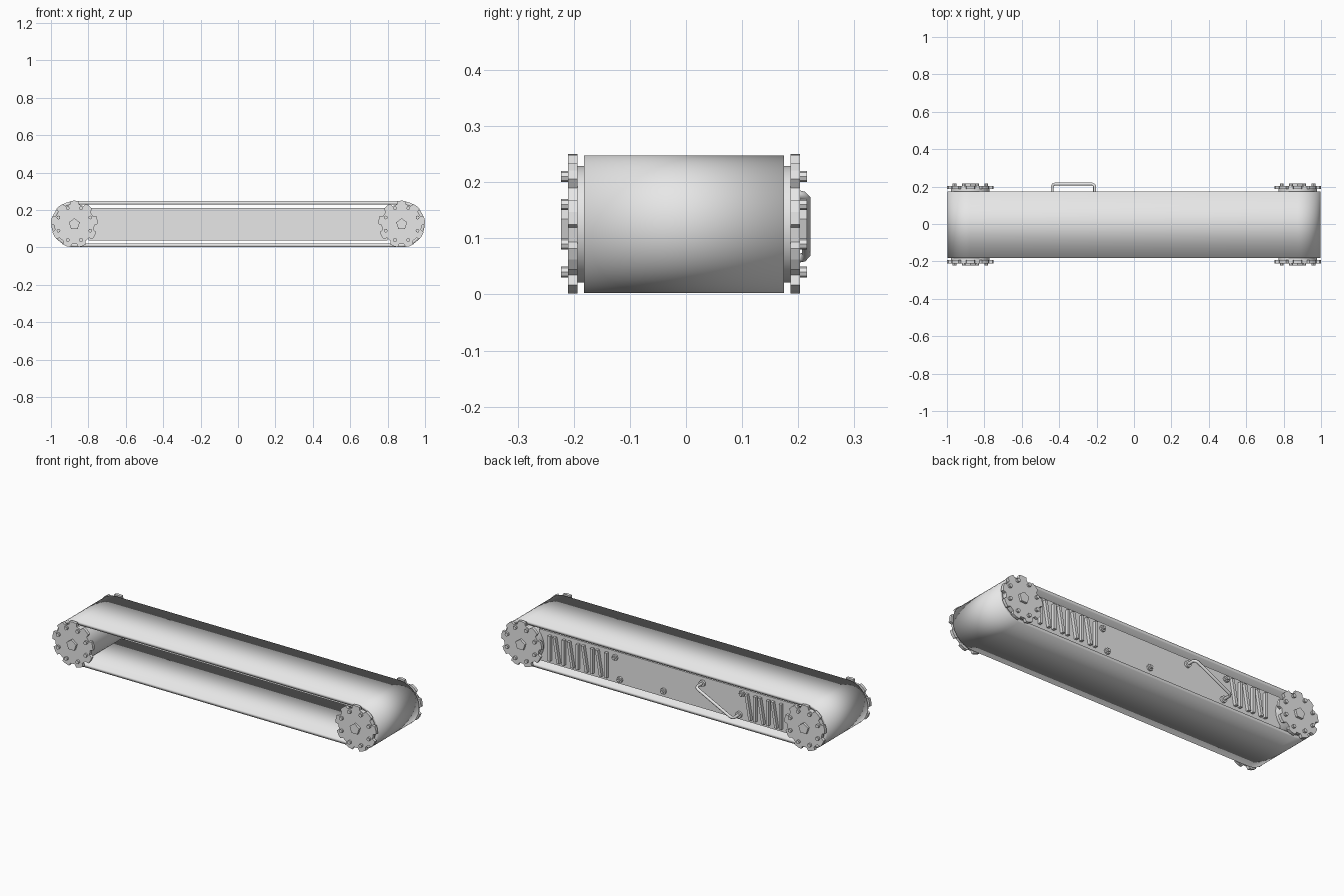
import bpy, bmesh, math
from mathutils import Vector, Matrix

if "Cube" in bpy.data.objects:
    bpy.data.objects.remove(bpy.data.objects["Cube"])

grey = bpy.data.materials.new("plain grey")
grey.diffuse_color = (0.8, 0.8, 0.8, 1)
grey.use_nodes = True
grey.node_tree.nodes["Principled BSDF"].inputs["Base Color"].default_value = grey.diffuse_color

AX, AZ = 0.875, 0.125      # wheel centres
Y0 = -0.0035               # middle of the belt across its width


def finish(name, bm, smooth=None):
    bmesh.ops.recalc_face_normals(bm, faces=bm.faces)
    me = bpy.data.meshes.new(name)
    bm.to_mesh(me)
    bm.free()
    me.materials.append(grey)
    ob = bpy.data.objects.new(name, me)
    bpy.context.collection.objects.link(ob)
    if smooth is not None:
        bpy.context.view_layer.objects.active = ob
        ob.select_set(True)
        if smooth >= 180:
            bpy.ops.object.shade_smooth()
        else:
            bpy.ops.object.shade_smooth_by_angle(angle=math.radians(smooth))
        ob.select_set(False)
    return ob


def prism(bm, pts, y1, y2):
    """Extrude an (x, z) outline from y1 to y2."""
    f = bm.faces.new([bm.verts.new((x, y1, z)) for x, z in pts])
    ext = bmesh.ops.extrude_face_region(bm, geom=[f])["geom"]
    for v in ext:
        if isinstance(v, bmesh.types.BMVert):
            v.co.y = y2


def ring(cx, cz, r, n, phase=0.0):
    return [(cx + r * math.cos(phase + math.tau * i / n),
             cz + r * math.sin(phase + math.tau * i / n)) for i in range(n)]


# Belt: a hollow stadium loop
def stadium(r, n=20):
    pts = []
    for side in (1, -1):
        for i in range(n + 1):
            a = -math.pi / 2 + math.pi * i / n + (0 if side > 0 else math.pi)
            pts.append((side * AX + r * math.cos(a), AZ + r * math.sin(a)))
    return pts


bm = bmesh.new()
loops = []
for r, y in ((0.1225, -0.1785), (0.1225, 0.1785), (0.104, 0.1785), (0.104, -0.1785)):
    loops.append([bm.verts.new((x, y + Y0, z)) for x, z in stadium(r)])
n = len(loops[0])
for k in range(4):
    a, b = loops[k], loops[(k + 1) % 4]
    for i in range(n):
        j = (i + 1) % n
        bm.faces.new((a[i], a[j], b[j], b[i]))
finish("belt", bm, 180)

# Toothed wheel outline: nine broad teeth with narrow notches
TEETH = 9


def gear(cx, cz):
    pts = []
    for t in range(TEETH):
        mid = math.radians(10) + math.tau * t / TEETH
        for deg, r in ((-13, 0.108), (-10, 0.125), (0, 0.1255), (10, 0.125), (13, 0.108)):
            a = mid + math.radians(deg)
            pts.append((cx + r * math.cos(a), cz + r * math.sin(a)))
    return pts


for sx, xn in ((-1, "left"), (1, "right")):
    cx = sx * AX
    # Roller spanning the belt
    bm = bmesh.new()
    prism(bm, ring(cx, AZ, 0.1035, 40), Y0 - 0.191, Y0 + 0.191)
    finish(xn + "_roller", bm, 30)
    for sy, yn in ((-1, "front"), (1, "back")):
        bm = bmesh.new()
        prism(bm, gear(cx, AZ), Y0 + sy * 0.190, Y0 + sy * 0.2065)
        finish(f"{xn}_{yn}_sprocket", bm)
        # Centre nut and ring of bolts
        bm = bmesh.new()
        prism(bm, ring(cx, AZ, 0.031, 5, math.radians(90)), Y0 + sy * 0.2, Y0 + sy * 0.219)
        for bx, bz in ring(cx, AZ, 0.092, 8, math.radians(22.5)):
            prism(bm, ring(bx, bz, 0.010, 8), Y0 + sy * 0.2, Y0 + sy * 0.219)
        finish(f"{xn}_{yn}_bolts", bm)

# Back panel between the wheels
PY = 0.152
bm = bmesh.new()
prism(bm, [(-0.8, 0.037), (0.8, 0.037), (0.8, 0.212), (-0.8, 0.212)], PY - 0.01, PY)
finish("back_panel", bm)


# Ribs on the panel, every second one leaning
def ribs(name, x1, x2, count):
    bm = bmesh.new()
    for i in range(count):
        x = x1 + (x2 - x1) * i / (count - 1)
        lean = 0.012 if i % 2 else 0.0
        w = 0.0075
        prism(bm, [(x - lean - w, 0.055), (x - lean + w, 0.055),
                   (x + lean + w, 0.195), (x + lean - w, 0.195)], PY - 0.002, PY + 0.018)
    finish(name, bm)


ribs("right_ribs", 0.38, 0.73, 9)
ribs("left_ribs", -0.70, -0.50, 6)

# Panel bolts
bm = bmesh.new()
for x, z in ((0.33, 0.178), (0.30, 0.062), (0.03, 0.07), (-0.455, 0.185)):
    prism(bm, ring(x, z, 0.017, 8), PY - 0.002, PY + 0.010)
    prism(bm, ring(x, z, 0.009, 6), PY + 0.008, PY + 0.020)
finish("panel_bolts", bm)

# Slanted handle: a bent rod with a collar at each foot
top, low = Vector((-0.21, 0, 0.178)), Vector((-0.437, 0, 0.064))
d = (low - top).normalized()
path = [top + Vector((0, PY - 0.003, 0)), top + Vector((0, 0.200, 0)),
        top + d * 0.005 + Vector((0, 0.209, 0)), top + d * 0.016 + Vector((0, 0.214, 0)),
        low - d * 0.016 + Vector((0, 0.214, 0)), low - d * 0.005 + Vector((0, 0.209, 0)),
        low + Vector((0, 0.200, 0)), low + Vector((0, PY - 0.003, 0))]
side = d.cross(Vector((0, 1, 0))).normalized()
bm = bmesh.new()
rows = []
for i, p in enumerate(path):
    t = (path[min(i + 1, 7)] - path[max(i - 1, 0)]).normalized()
    up = side.cross(t)
    rows.append([bm.verts.new(p + 0.008 * (side * math.cos(a) + up * math.sin(a)))
                 for a in (math.tau * k / 10 for k in range(10))])
for a, b in zip(rows, rows[1:]):
    for k in range(10):
        bm.faces.new((a[k], a[(k + 1) % 10], b[(k + 1) % 10], b[k]))
bm.faces.new(rows[0])
bm.faces.new(rows[-1])
finish("handle", bm, 50)

bm = bmesh.new()
for p in (top, low):
    prism(bm, ring(p.x, p.z, 0.018, 12), PY - 0.002, PY + 0.012)
finish("handle_collars", bm)
